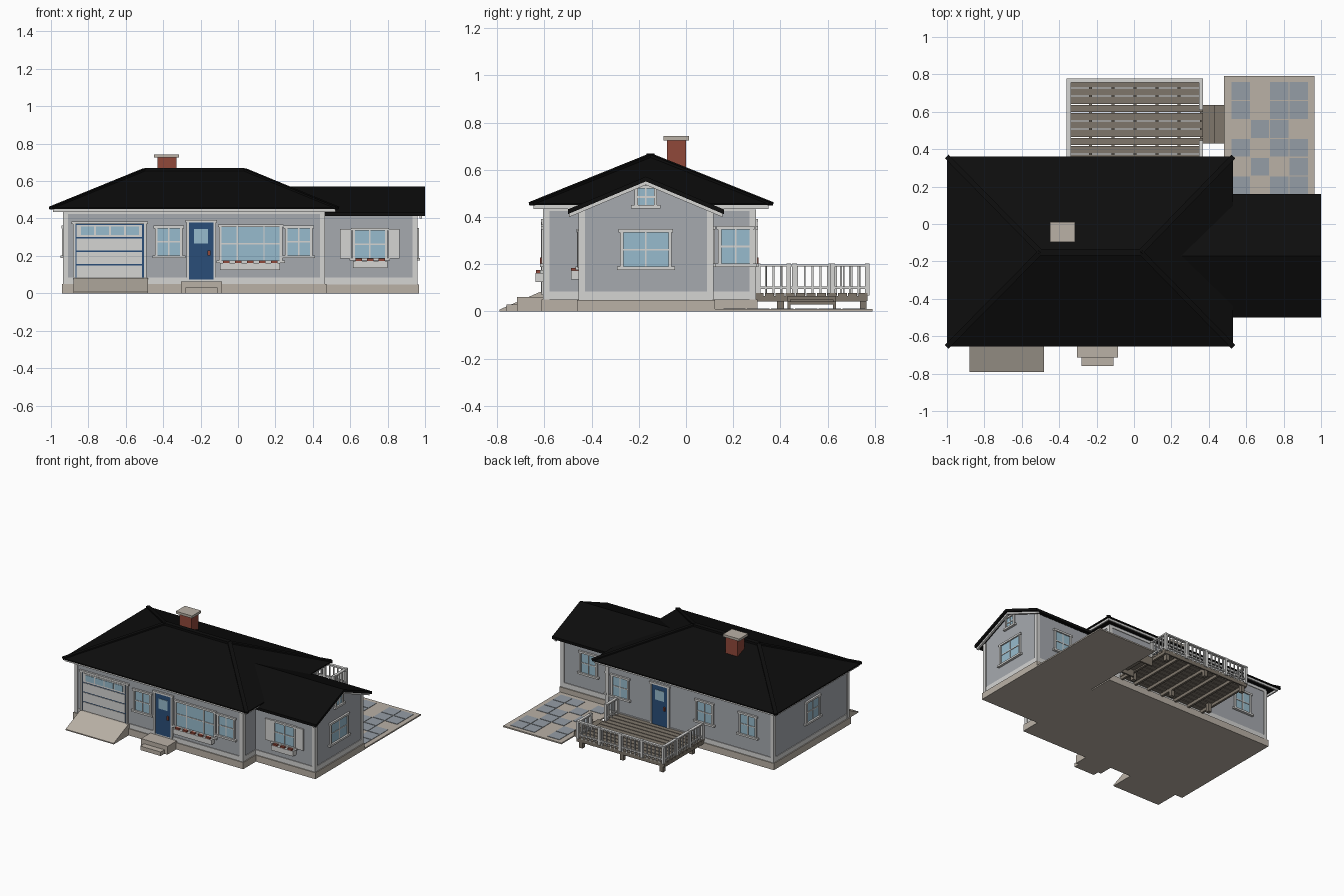
import bpy, bmesh
from math import radians
from mathutils import Matrix, Vector

cube = bpy.data.objects.get("Cube")
if cube:
    bpy.data.objects.remove(cube)


def material(name, *rgb):
    mat = bpy.data.materials.new(name)
    mat.use_nodes = True
    mat.diffuse_color = (*rgb, 1)
    shader = next(n for n in mat.node_tree.nodes if n.type == 'BSDF_PRINCIPLED')
    shader.inputs["Base Color"].default_value = (*rgb, 1)
    shader.inputs["Roughness"].default_value = 0.9
    return mat


siding = material("grey siding", .38, .40, .43)
trim = material("pale trim", .66, .66, .65)
glass = material("window blue", .31, .50, .61)
navy = material("door blue", .023, .076, .19)
brick = material("brick red", .28, .065, .042)
stone = material("tan concrete", .49, .44, .38)
wood = material("weathered wood", .21, .18, .145)
shingle = material("black shingle", .004, .004, .004)
tile = material("blue grey tile", .30, .34, .38)


def finish(name, mat, bm, matrix=Matrix()):
    bmesh.ops.recalc_face_normals(bm, faces=bm.faces)
    mesh = bpy.data.meshes.new(name)
    bm.to_mesh(mesh)
    bm.free()
    mesh.materials.append(mat)
    mesh.transform(matrix)
    obj = bpy.data.objects.new(name, mesh)
    bpy.context.collection.objects.link(obj)
    return obj


def solid(name, mat, boxes, matrix=Matrix()):
    """One object made of boxes given as x, y and z ranges."""
    bm = bmesh.new()
    for x0, x1, y0, y1, z0, z1 in boxes:
        middle = Vector((x0 + x1, y0 + y1, z0 + z1)) / 2
        size = Matrix.Diagonal((x1 - x0, y1 - y0, z1 - z0, 1))
        bmesh.ops.create_cube(bm, size=1, matrix=Matrix.Translation(middle) @ size)
    return finish(name, mat, bm, matrix)


def prism(name, mat, profile, x0, x1):
    """Extrude a y-z profile along x."""
    bm = bmesh.new()
    face = bm.faces.new([bm.verts.new((x0, y, z)) for y, z in profile])
    out = bmesh.ops.extrude_face_region(bm, geom=[face])["geom"]
    moved = [v for v in out if isinstance(v, bmesh.types.BMVert)]
    bmesh.ops.translate(bm, verts=moved, vec=(x1 - x0, 0, 0))
    return finish(name, mat, bm)


def beam(name, mat, start, end, width):
    start, end = Vector(start), Vector(end)
    along = end - start
    turn = along.to_track_quat('X', 'Z').to_matrix().to_4x4()
    half = width / 2
    place = Matrix.Translation(start) @ turn
    return solid(name, mat, [(0, along.length, -half, half, -half / 2, half / 2)], place)


def wall_frame(x, y, degrees):
    return Matrix.Translation((x, y, 0)) @ Matrix.Rotation(radians(degrees), 4, 'Z')


def plate(u, z, w, h, depth):
    """A box lying on a wall, centred at u and z."""
    return (u - w / 2, u + w / 2, -depth, .005, z - h / 2, z + h / 2)


# Walls and their local frames
W, E, S, N = -.93, .46, -.60, .29
WING_E, WING_S, WING_N, MID = .955, -.45, .11, -.17
front, back = wall_frame(0, S, 0), wall_frame(0, N, 180)
west, east = wall_frame(W, 0, 270), wall_frame(E, 0, 90)
wing_front, wing_back = wall_frame(0, WING_S, 0), wall_frame(0, WING_N, 180)
wing_east = wall_frame(WING_E, 0, 90)


def grow(box, amount, z0, z1):
    x0, x1, y0, y1 = box
    return (x0 - amount, x1 + amount, y0 - amount, y1 + amount, z0, z1)


main_plan, wing_plan = (W, E, S, N), (E - .1, WING_E, WING_S, WING_N)
solid("main_walls", siding, [grow(main_plan, 0, .04, .45)])
prism("wing_walls", siding, [(WING_S, .04), (WING_N, .04), (WING_N, .43),
                             (MID, .55), (WING_S, .43)], E - .1, WING_E)
solid("foundation", stone, [grow(main_plan, .012, 0, .05), grow(wing_plan, .012, 0, .048)])
solid("base_boards", trim, [grow(main_plan, .005, .045, .085), grow(wing_plan, .005, .045, .085)])
solid("frieze_boards", trim, [grow(main_plan, .005, .425, .44)])

# Corner boards
corners = [(x, y) for x in (W, E) for y in (S, N)] + [(WING_E, WING_S), (WING_E, WING_N)]
solid("corner_boards", trim, [
    (x - .006 if x == W else x - .022, x + .022 if x == W else x + .006,
     y - .006 if y < 0 else y - .022, y + .022 if y < 0 else y + .006, .05, .43)
    for x, y in corners])

# Main hip roof with fascia and caps
X0, X1, Y0, Y1, EAVE = -1, .53, -.655, .36, .45
ridge = [Vector((-.5, -.15, .66)), Vector((.035, -.15, .66))]
eaves = [Vector((x, y, EAVE)) for x in (X0, X1) for y in (Y0, Y1)]
bm = bmesh.new()
for p in eaves + [e + Vector((0, 0, .008)) for e in eaves] + ridge:
    bm.verts.new(p)
bmesh.ops.convex_hull(bm, input=bm.verts)
finish("main_roof", shingle, bm)
beam("ridge_cap", shingle, *ridge, .035)
for i, corner in enumerate(eaves):
    beam("hip_cap", shingle, corner + Vector((0, 0, .006)), ridge[i // 2], .028)
solid("main_fascia", trim, [
    (X0 + .01, X1 - .01, Y0 + .01, Y0 + .02, .435, EAVE),
    (X0 + .01, X1 - .01, Y1 - .02, Y1 - .01, .435, EAVE),
    (X0 + .01, X0 + .02, Y0 + .01, Y1 - .01, .435, EAVE),
    (X1 - .02, X1 - .01, Y0 + .01, Y1 - .01, .435, EAVE)])


# Wing gable roof with barge boards
def chevron(top, thick, half):
    low = top - half * .42
    return [(MID - half, low), (MID, top), (MID + half, low),
            (MID + half, low - thick), (MID, top - thick), (MID - half, low - thick)]


prism("wing_roof", shingle, chevron(.571, .02, .33), .24, 1)
prism("barge_boards", trim, chevron(.556, .02, .325), .97, .985)

# Chimney
solid("chimney", brick, [(-.43, -.33, -.08, 0, .55, .725)])
solid("chimney_cap", stone, [(-.45, -.315, -.095, .012, .725, .743)])


# Windows
def window(name, wall, u, z, w, h, bars=(0,), crossbar=True):
    solid(name + "_glass", glass, [plate(u, z, w, h, .004)], wall)
    rim = .014
    parts = [plate(u + s * (w + rim) / 2, z, rim, h, .012) for s in (-1, 1)]
    parts += [plate(u, z + h / 2 + rim / 2, w + 3 * rim, rim, .014),
              plate(u, z - h / 2 - rim / 2, w + 4 * rim, rim, .018)]
    parts += [plate(u + b * w, z, .007, h, .008) for b in bars]
    if crossbar:
        parts.append(plate(u, z, w, .007, .008))
    solid(name + "_frame", trim, parts, wall)


def flower_box(name, wall, u, z, w, count):
    solid(name, trim, [(u - w / 2, u + w / 2, -.038, 0, z - .02, z + .018)], wall)
    step = w / count
    spots = [u - w / 2 + step * (i + .5) for i in range(count)]
    solid(name + "_flowers", brick,
          [(s - .017, s + .017, -.036, -.006, z + .015, z + .03) for s in spots], wall)


for name, wall, u in (("front_right_window", front, -.37), ("front_left_window", front, .325),
                      ("back_window_a", back, -.34), ("back_window_b", back, .36),
                      ("back_window_c", back, .72), ("side_window", east, .21),
                      ("wing_back_window", wing_back, -.73)):
    window(name, wall, u, .275, .12, .145)
window("picture_window", front, .068, .265, .31, .18, (-.23, .23))
window("wing_window", wing_front, .705, .262, .16, .145)
window("gable_end_window", wing_east, MID, .262, .19, .145)
window("attic_window", wing_east, MID, .485, .068, .07)
window("far_side_window", west, -MID, .275, .14, .145)
flower_box("front_planter", front, .065, .145, .32, 5)
flower_box("wing_planter", wing_front, .707, .155, .185, 3)
solid("shutters", trim, [plate(.705 + s * .128, .265, .062, .16, .01) for s in (-1, 1)], wing_front)


# Entry doors
def door(name, wall, u):
    solid(name + "_casing", trim, [plate(u - .072, .225, .014, .31, .012),
                                   plate(u + .072, .225, .014, .31, .012),
                                   plate(u, .385, .17, .014, .014)], wall)
    solid(name, navy, [plate(u, .225, .13, .305, .008)], wall)
    solid(name + "_glass", glass, [plate(u, .305, .075, .075, .011)], wall)
    solid(name + "_handle", brick, [plate(u + .042, .215, .014, .028, .018)], wall)


door("front_door", front, -.197)
door("back_door", back, -.01)

# Garage door with panel rows and a row of panes
G = -.685
solid("garage_backing", navy, [plate(G, .225, .37, .29, .005)], front)
solid("garage_panels", trim, [plate(G - .003, .117 + i * .072, .35, .065, .009) for i in range(4)], front)
solid("garage_panes", glass, [plate(G + (i - 1.5) * .08, .334, .07, .045, .012) for i in range(4)], front)
solid("garage_casing", trim, [plate(G - .19, .225, .014, .3, .013),
                              plate(G + .19, .225, .014, .3, .013),
                              plate(G, .377, .41, .014, .014)], front)

# Ramp and front steps
prism("garage_ramp", stone, [(S, 0), (S, .082), (-.62, .082), (-.79, .008), (-.79, 0)], -.88, -.48)
solid("front_steps", stone, [(-.305, -.085, -.715, S, 0, .062), (-.28, -.11, -.76, S, 0, .03)])

# Patio with a pattern of tiles
solid("patio", stone, [(.482, .966, WING_N, .79, 0, .01)])
pattern = ["x.xx", "x.xx", ".xx.", "x.xx", ".x.x", "x.xx"]
solid("patio_tiles", tile, [
    (.522 + c * .103, .62 + c * .103, .663 - r * .101, .758 - r * .101, .005, .013)
    for r, row in enumerate(pattern) for c, mark in enumerate(row) if mark == "x"])

# Deck boards, joists, legs and steps
DX0, DX1, DY1, FLOOR = -.36, .37, .775, .078
pitch = (DY1 - N) / 11
solid("deck_boards", wood, [(DX0, DX1, N + i * pitch, N + (i + 1) * pitch - .006, .064, FLOOR)
                            for i in range(11)])
solid("deck_joists", wood, [(x - .008, x + .008, N, DY1 - .01, .042, .065)
                            for x in (DX0 + .01 + i * .1183 for i in range(7))])
solid("deck_rim", wood, [(DX0, DX1, DY1 - .018, DY1 - .006, .045, .066)])
solid("deck_legs", wood, [(x - .014, x + .014, y - .014, y + .014, 0, .065)
                          for x in (DX0 + .03, 0, DX1 - .03) for y in (.4, DY1 - .025)])
solid("deck_steps", wood, [(DX1, .43, .43, .635, .05, .065), (.425, .485, .43, .635, .03, .042),
                           (DX1, .485, .43, .442, 0, .032), (DX1, .485, .623, .635, 0, .032),
                           (DX1, .43, .43, .442, 0, .052), (DX1, .43, .623, .635, 0, .052)])


# Deck railing
def railing(name, start, end, posts):
    (x0, y0), (x1, y1) = start, end

    def upright(t, half, top):
        x, y = x0 + (x1 - x0) * t, y0 + (y1 - y0) * t
        return (x - half, x + half, y - half, y + half, FLOOR - .01, top)

    length = abs(x1 - x0) + abs(y1 - y0)
    count = round(length / .034)
    parts = [upright(i / (posts - 1), .01, .203) for i in range(posts)]
    parts += [upright(i / count, .004, .19) for i in range(1, count)]
    for z, half in ((.19, .011), (.095, .006)):
        parts.append((min(x0, x1) - half, max(x0, x1) + half,
                      min(y0, y1) - half, max(y0, y1) + half, z, z + .01))
    solid(name, trim, parts)


left, right, rear = DX1 - .011, DX0 + .011, DY1 - .008
railing("rear_railing", (right, rear), (left, rear), 5)
railing("right_railing", (right, N + .015), (right, rear), 4)
railing("left_railing_inner", (left, N + .015), (left, .435), 2)
railing("left_railing_outer", (left, .62), (left, rear), 2)
